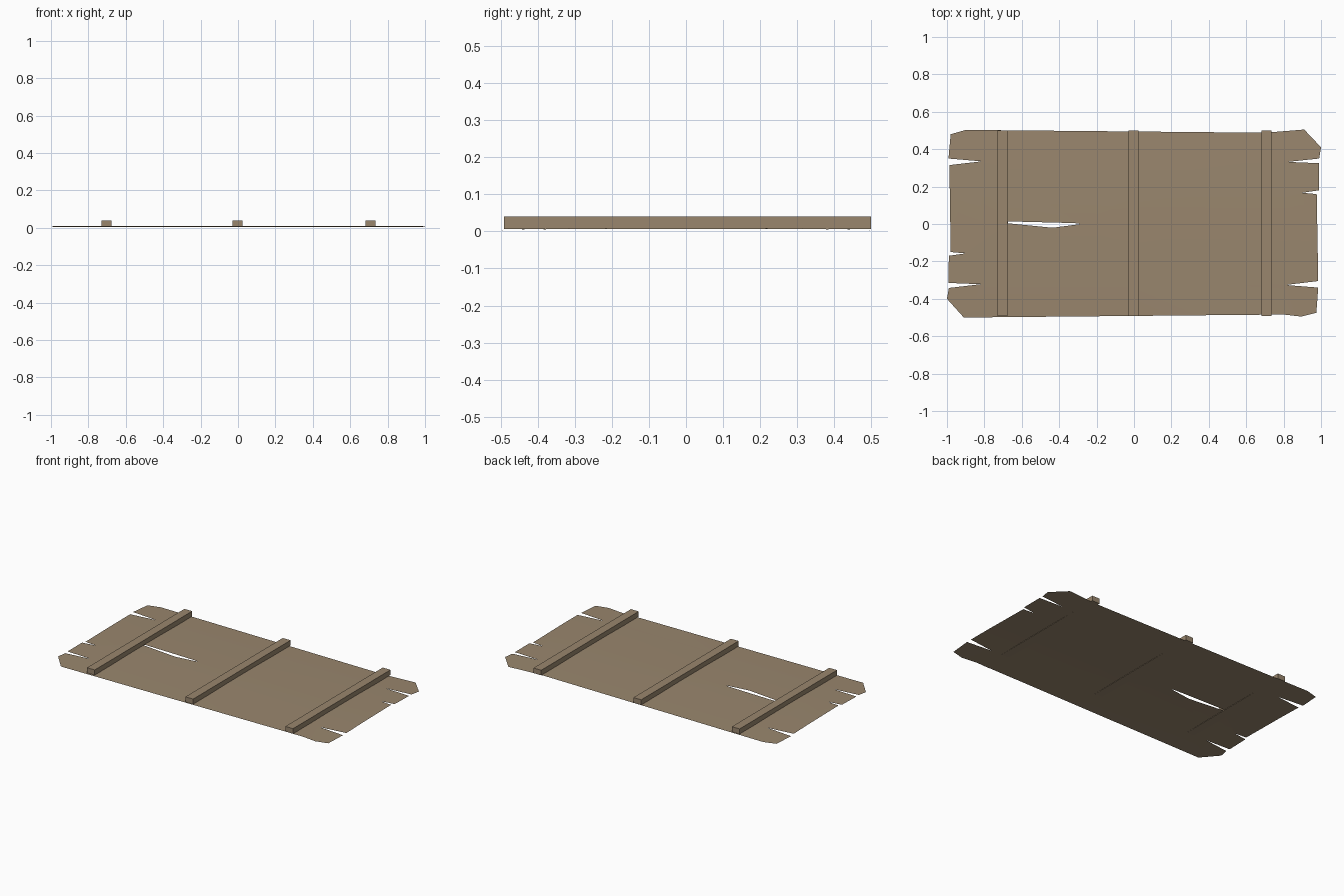
import bpy, bmesh
from mathutils import Vector

if "Cube" in bpy.data.objects:
    bpy.data.objects.remove(bpy.data.objects["Cube"])

wood = bpy.data.materials.new("weathered_wood")
wood.diffuse_color = (0.32, 0.24, 0.155, 1)
wood.use_nodes = True
wood.node_tree.nodes["Principled BSDF"].inputs["Base Color"].default_value = wood.diffuse_color


def add_object(name, bm):
    mesh = bpy.data.meshes.new(name)
    bm.to_mesh(mesh)
    bm.free()
    mesh.materials.append(wood)
    obj = bpy.data.objects.new(name, mesh)
    bpy.context.collection.objects.link(obj)
    return obj


# Ragged board outline, clockwise from the back left corner
outline = [(-.98, .48), (-.90, .503), (.70, .488), (.91, .505), (1, .41), (.99, .35),
           (.82, .332), (.99, .325), (.988, .18), (.90, .167), (.977, .16),
           (.985, -.305), (.81, -.326), (.985, -.34), (.975, -.475), (.895, -.495),
           (.80, -.484), (-.91, -.5), (-1, -.4), (-.99, -.342), (-.82, -.322),
           (-.992, -.315), (-.99, -.17), (-.90, -.157), (-.98, -.15),
           (-.987, .315), (-.815, .335), (-.992, .35)]
# Split through the middle of the board
split = [(-.675, .014), (-.32, .005), (-.283, 0), (-.435, -.02), (-.675, .004)]

bm = bmesh.new()
edges = []
for loop in (outline, split):
    vs = [bm.verts.new((x, y, 0)) for x, y in loop]
    edges += [bm.edges.new((vs[i - 1], vs[i])) for i in range(len(vs))]
bmesh.ops.triangle_fill(bm, edges=edges, use_beauty=True, normal=Vector((0, 0, 1)))

# Cut crossways and lengthways, then bow the board slightly
cuts = [((0, y, 0), (0, 1, 0)) for y in (-.33, -.16, .16, .33)]
cuts += [((x, 0, 0), (1, 0, 0)) for x in (-.8, 0, .8)]
for co, no in cuts:
    bmesh.ops.bisect_plane(bm, geom=bm.verts[:] + bm.edges[:] + bm.faces[:],
                           plane_co=co, plane_no=no)
for v in bm.verts:
    v.co.z = max(0, .010 - .028 * v.co.y ** 2)
for f in bm.faces:
    f.normal_update()
    if f.normal.z < 0:
        f.normal_flip()
board = add_object("board", bm)
for p in board.data.polygons:
    p.use_smooth = True

# Three cross battens
for name, x in (("left", -.703), ("middle", -.003), ("right", .708)):
    bm = bmesh.new()
    bmesh.ops.create_cube(bm, size=1)
    for v in bm.verts:
        v.co = (x + v.co.x * .055, .004 + v.co.y * .99, .0235 + v.co.z * .033)
    add_object(name + "_batten", bm)
